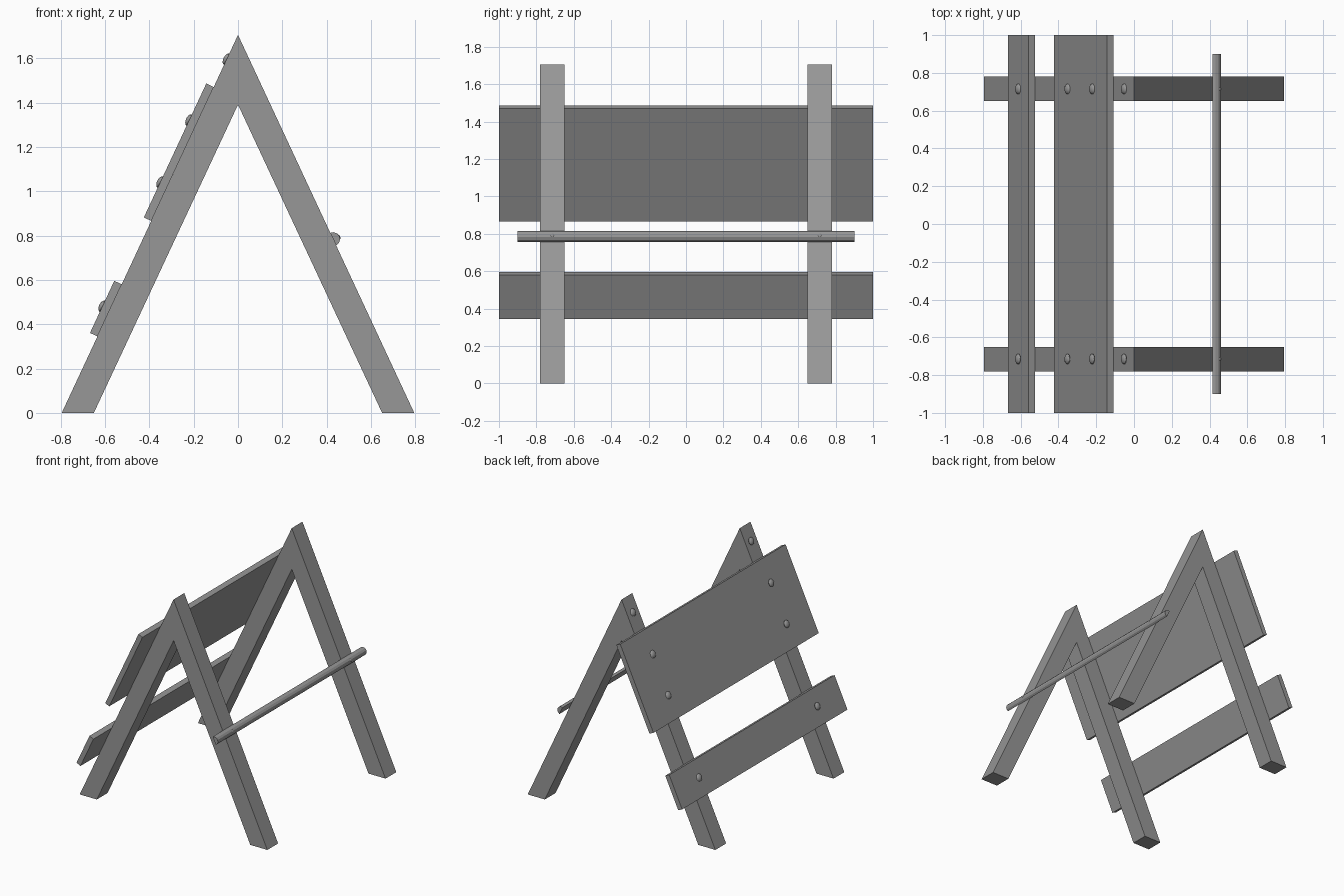
import bpy, bmesh, math
from mathutils import Matrix, Vector

if "Cube" in bpy.data.objects:
    bpy.data.objects.remove(bpy.data.objects["Cube"])

TILT = math.radians(25)          # lean of the legs from vertical
TOP = 1.705                      # apex height
BOARD = 0.037                    # board thickness

# Dark grey finish shared by every part
GREY = bpy.data.materials.new("dark_grey")
GREY.diffuse_color = (0.31, 0.31, 0.31, 1)
GREY.use_nodes = True
GREY.node_tree.nodes["Principled BSDF"].inputs["Base Color"].default_value = GREY.diffuse_color


def surface(z, side, off=0.0):
    """Point (x, z) on the outer leg face, pushed out by off."""
    return (side * ((TOP - z) * math.tan(TILT) + off * math.cos(TILT)),
            z + off * math.sin(TILT))


def finish(name, bm):
    """Turn a bmesh into a named grey object."""
    bmesh.ops.recalc_face_normals(bm, faces=bm.faces)
    mesh = bpy.data.meshes.new(name)
    bm.to_mesh(mesh)
    bm.free()
    mesh.materials.append(GREY)
    bpy.context.collection.objects.link(bpy.data.objects.new(name, mesh))


def prism(name, profile, y0, y1):
    """Extrude an x-z profile from y0 to y1."""
    bm = bmesh.new()
    face = bm.faces.new([bm.verts.new((x, y0, z)) for x, z in profile])
    ext = bmesh.ops.extrude_face_region(bm, geom=[face])
    verts = [v for v in ext["geom"] if isinstance(v, bmesh.types.BMVert)]
    bmesh.ops.translate(bm, vec=(0, y1 - y0, 0), verts=verts)
    finish(name, bm)


def dome(name, pos, side, radius, height):
    """Rounded bolt head lying on a sloping face."""
    bm = bmesh.new()
    bmesh.ops.create_uvsphere(bm, u_segments=16, v_segments=10, radius=1)
    bmesh.ops.bisect_plane(bm, geom=bm.verts[:] + bm.edges[:] + bm.faces[:],
                           plane_co=(0, 0, 0), plane_no=(0, 0, 1), clear_inner=True)
    bmesh.ops.holes_fill(bm, edges=[e for e in bm.edges if e.is_boundary])
    normal = Vector((side * math.cos(TILT), 0, math.sin(TILT)))
    rot = normal.to_track_quat('Z', 'Y').to_matrix().to_4x4()
    bm.transform(Matrix.Translation(pos) @ rot @ Matrix.Diagonal((radius, radius, height, 1)))
    for f in bm.faces:
        f.smooth = len(f.verts) <= 4
    finish(name, bm)


# Mitred legs, bolts and rail screws for both end frames
for end, ys in (("front", -1), ("back", 1)):
    for label, side in (("left", -1), ("right", 1)):
        profile = [(side * 0.795, 0), (0, TOP), (0, 1.39), (side * 0.65, 0)]
        prism(f"{end}_{label}_leg", profile, ys * 0.715 - 0.065, ys * 0.715 + 0.065)
    for i, (z, off) in enumerate([(0.465, BOARD), (1.025, BOARD), (1.305, BOARD), (1.595, 0)]):
        x, zz = surface(z, -1, off)
        dome(f"{end}_bolt_{i + 1}", (x, ys * 0.715, zz), -1, 0.028, 0.015)
    x, zz = surface(0.782, 1, 0.028)
    dome(f"{end}_rail_screw", (x, ys * 0.715, zz), 1, 0.011, 0.005)

# Sloping boards on the left side
for name, z0, z1 in (("lower_board", 0.345, 0.58), ("upper_board", 0.866, 1.47)):
    prism(name, [surface(z0, -1), surface(z1, -1),
                 surface(z1, -1, BOARD), surface(z0, -1, BOARD)], -1, 1)

# Half-round rail on the right side
cx, cz = surface(0.784, 1)
arc = [math.pi / 2 + TILT - math.pi * i / 6 for i in range(7)]
prism("half_round_rail", [(cx + 0.031 * math.cos(a), cz + 0.031 * math.sin(a)) for a in arc],
      -0.9, 0.9)
